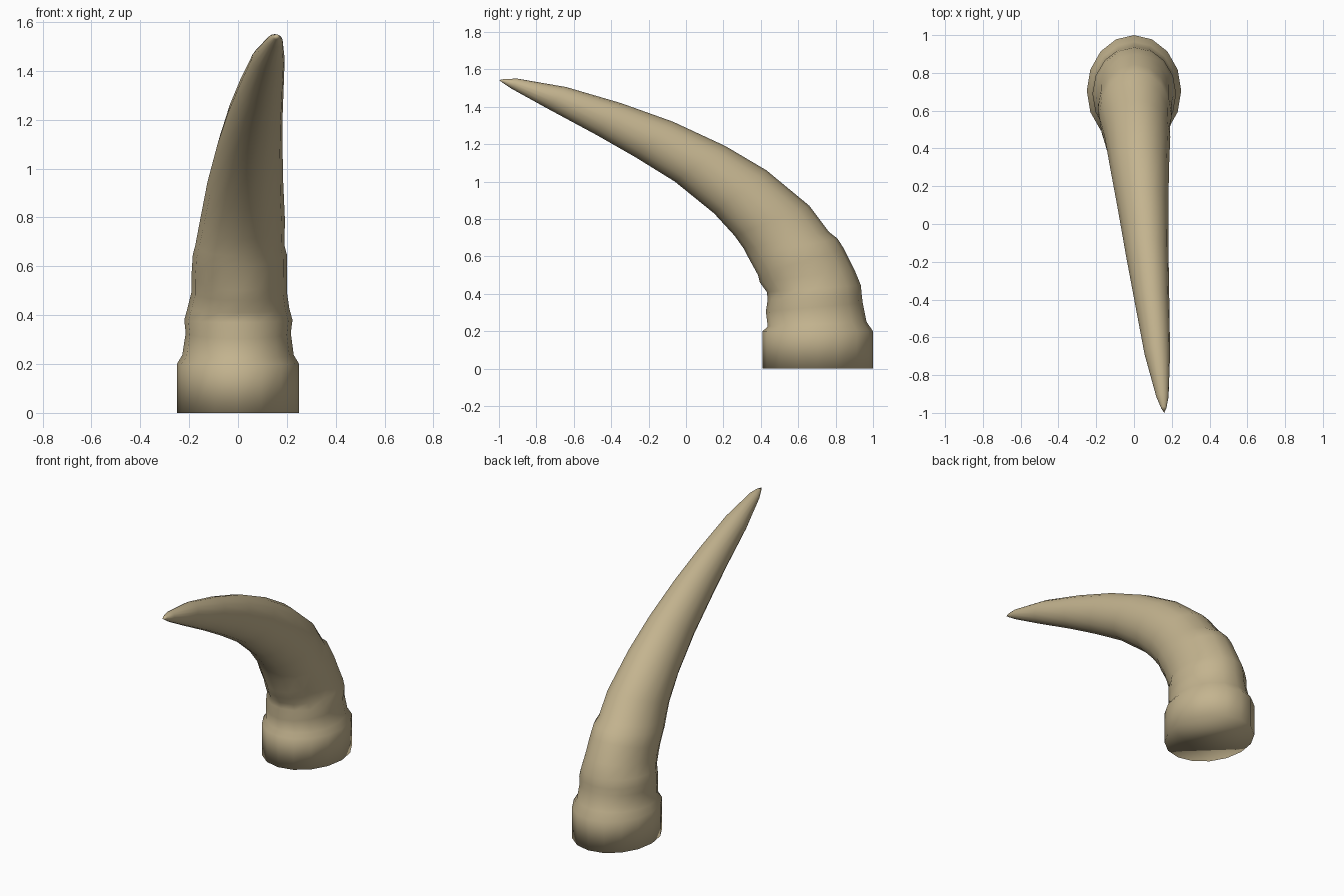
import bpy, bmesh, math
from mathutils import Vector

if "Cube" in bpy.data.objects:
    bpy.data.objects.remove(bpy.data.objects["Cube"])

SIDES = 16
# cross-sections: inner y, inner z, outer y, outer z, left x, right x
RINGS = [
    (.41, 0, 1.0, 0, -.25, .25),
    (.41, .20, 1.0, .20, -.25, .25),
    (.437, .225, .965, .25, -.228, .228),
    (.427, .305, .945, .35, -.214, .216),
    (.437, .37, .94, .39, -.22, .223),
    (.432, .41, .935, .445, -.207, .21),
    (.395, .46, .90, .53, -.19, .20),
    (.385, .50, .845, .64, -.19, .20),
    (.33, .60, .81, .695, -.185, .20),
    (.31, .64, .765, .73, -.175, .19),
    (.26, .71, .66, .87, -.155, .192),
    (.15, .83, .43, 1.06, -.125, .185),
    (-.06, 1.0, .21, 1.19, -.085, .182),
    (-.27, 1.13, -.07, 1.32, -.042, .183),
    (-.48, 1.25, -.35, 1.42, .004, .187),
    (-.74, 1.39, -.64, 1.505, .056, .191),
    (-.93, 1.495, -.90, 1.55, .118, .183),
    (-.98, 1.528, -.965, 1.549, .143, .172),
]
TIP = (.16, -1.0, 1.543)

# one continuous horn: lofted elliptical sections, closed base, pointed tip
bm = bmesh.new()
loops = []
for yi, zi, yo, zo, xl, xr in RINGS:
    mid = Vector(((xl + xr) / 2, (yi + yo) / 2, (zi + zo) / 2))
    half = Vector((0, (yo - yi) / 2, (zo - zi) / 2))
    side = Vector(((xr - xl) / 2, 0, 0))
    angles = [2 * math.pi * k / SIDES for k in range(SIDES)]
    loops.append([bm.verts.new(mid + side * math.cos(a) + half * math.sin(a)) for a in angles])
for low, high in zip(loops, loops[1:]):
    for k in range(SIDES):
        n = (k + 1) % SIDES
        bm.faces.new((low[k], low[n], high[n], high[k]))
tip = bm.verts.new(TIP)
for k in range(SIDES):
    bm.faces.new((loops[-1][k], loops[-1][(k + 1) % SIDES], tip))
bm.faces.new(loops[0][::-1])
bmesh.ops.recalc_face_normals(bm, faces=bm.faces)
for f in bm.faces:
    f.smooth = True

mesh = bpy.data.meshes.new("horn")
bm.to_mesh(mesh)
bm.free()
mat = bpy.data.materials.new("tan horn")
mat.diffuse_color = (.55, .455, .275, 1)
mat.use_nodes = True
mat.node_tree.nodes["Principled BSDF"].inputs["Base Color"].default_value = mat.diffuse_color
mesh.materials.append(mat)
horn = bpy.data.objects.new("horn", mesh)
bpy.context.collection.objects.link(horn)
